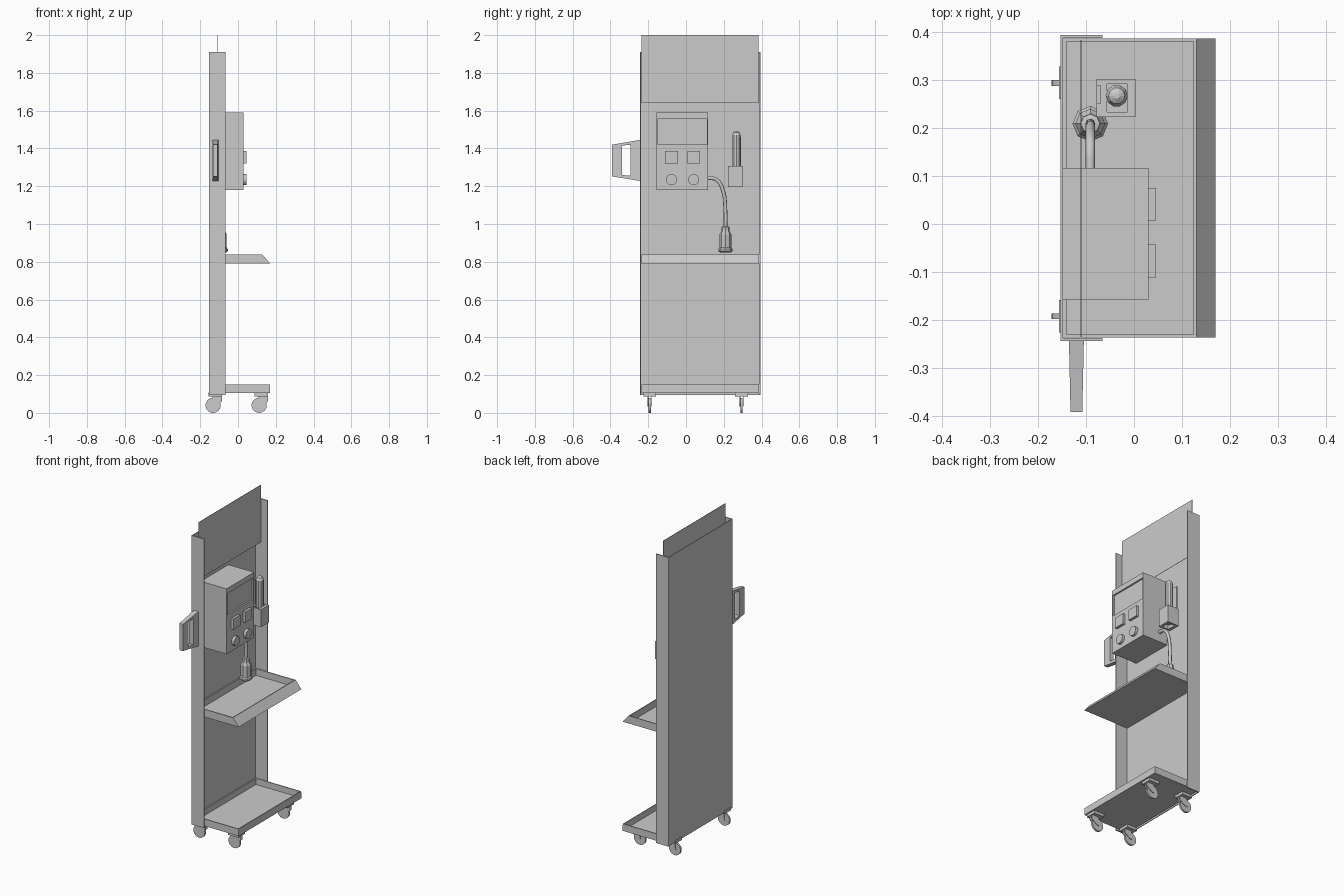
import bpy, bmesh, math
from mathutils import Matrix, Vector

if "Cube" in bpy.data.objects:
    bpy.data.objects.remove(bpy.data.objects["Cube"])


def finish(name, bm, smooth=False):
    bmesh.ops.recalc_face_normals(bm, faces=bm.faces)
    me = bpy.data.meshes.new(name)
    bm.to_mesh(me)
    bm.free()
    ob = bpy.data.objects.new(name, me)
    bpy.context.collection.objects.link(ob)
    if smooth:
        bpy.ops.object.select_all(action='DESELECT')
        bpy.context.view_layer.objects.active = ob
        ob.select_set(True)
        bpy.ops.object.shade_smooth_by_angle(angle=math.radians(35))
    return ob


def add_box(bm, x, y, z):
    size = (x[1] - x[0], y[1] - y[0], z[1] - z[0])
    mid = Vector((sum(x) / 2, sum(y) / 2, sum(z) / 2))
    bmesh.ops.create_cube(bm, size=1, matrix=Matrix.Translation(mid) @ Matrix.Diagonal((*size, 1)))


def boxes(name, *parts):
    bm = bmesh.new()
    for p in parts:
        add_box(bm, *p)
    return finish(name, bm)


def extrude(name, pts, vec):
    bm = bmesh.new()
    face = bm.faces.new([bm.verts.new(p) for p in pts])
    geo = bmesh.ops.extrude_face_region(bm, geom=[face])['geom']
    bmesh.ops.translate(bm, vec=vec, verts=[g for g in geo if isinstance(g, bmesh.types.BMVert)])
    # extrude_face_region removes the start face only on manifold input, so restore it if missing
    bmesh.ops.holes_fill(bm, edges=bm.edges)
    return finish(name, bm)


def cylinder(name, centre, axis, radius, depth, sides=32):
    bm = bmesh.new()
    rot = Vector(axis).to_track_quat('Z', 'Y').to_matrix().to_4x4()
    bmesh.ops.create_cone(bm, cap_ends=True, segments=sides, radius1=radius, radius2=radius,
                          depth=depth, matrix=Matrix.Translation(centre) @ rot)
    return finish(name, bm, True)


def lathe(name, centre, profile, sides):
    bm = bmesh.new()
    rings = [[bm.verts.new((centre[0] + r * math.cos(2 * math.pi * i / sides),
                            centre[1] + r * math.sin(2 * math.pi * i / sides), z))
              for i in range(sides)] for r, z in profile]
    for a, b in zip(rings, rings[1:]):
        for i in range(sides):
            j = (i + 1) % sides
            bm.faces.new((a[i], a[j], b[j], b[i]))
    bm.faces.new(rings[0])
    bm.faces.new(rings[-1])
    return finish(name, bm)


# back panel with the two side flanges, and the sign plate on top
boxes("back_panel", ((-.153, -.148), (-.244, .394), (.095, 1.91)))
for side, y in (("left", (-.244, -.237)), ("right", (.387, .394))):
    boxes(side + "_flange", ((-.148, -.066), y, (.095, 1.91)))
boxes("sign_plate", ((-.111, -.109), (-.235, .383), (1.64, 2.0)))

# trays
Y = (-.236, .386)


def tray(name, z0, z1, front_top):
    t = .006
    boxes(name, ((-.148, front_top), Y, (z0, z0 + t)),
          ((-.148, -.141), Y, (z0, z1)),
          ((-.148, front_top), (Y[0], Y[0] + t), (z0, z1)),
          ((-.148, front_top), (Y[1] - t, Y[1]), (z0, z1)))
    prof = [(front_top - t, z0), (.17, z0), (front_top, z1), (front_top - t, z1)]
    extrude(name + "_front_lip", [(x, Y[0], z) for x, z in prof], (0, Y[1] - Y[0], 0))


tray("shelf", .79, .838, .13)
tray("base_tray", .105, .149, .169)

# control box with recessed screen, buttons and knobs
box = boxes("control_box", ((-.149, .03), (-.157, .117), (1.18, 1.59)))
cut = boxes("screen_cutter", ((.02, .05), (-.148, .111), (1.422, 1.557)))
cut.hide_render = True
cut.hide_viewport = True
mod = box.modifiers.new("screen_recess", 'BOOLEAN')
mod.object = cut
mod.solver = 'EXACT'
boxes("screen", ((.015, .023), (-.143, .106), (1.427, 1.552)))
for i, y in enumerate((-.077, .041)):
    boxes(f"button_{i + 1}", ((.028, .046), (y - .034, y + .034), (1.32, 1.386)))
    cylinder(f"knob_{i + 1}", (.037, y, 1.235), (1, 0, 0), .029, .018)

# hollow holder with handset
boxes("handset_holder", ((-.078, -.056), (.223, .302), (1.197, 1.307)),
      ((-.014, .003), (.223, .302), (1.197, 1.307)),
      ((-.056, -.014), (.223, .233), (1.197, 1.307)),
      ((-.056, -.014), (.292, .302), (1.197, 1.307)))
boxes("holder_bracket", ((-.078, -.07), (.25, .29), (1.3, 1.46)))
lathe("handset", (-.036, .267), [(.02, 1.215), (.023, 1.24), (.023, 1.47), (.017, 1.485), (.006, 1.492)], 10)

# cable and plug
cu = bpy.data.curves.new("cable", 'CURVE')
cu.dimensions = '3D'
cu.bevel_depth = .01
cu.bevel_resolution = 2
cu.resolution_u = 6
cu.use_fill_caps = True
sp = cu.splines.new('BEZIER')
path = [(.11, 1.243), (.16, 1.235), (.195, 1.18), (.208, 1.08), (.209, .97)]
sp.bezier_points.add(len(path) - 1)
for p, (y, z) in zip(sp.bezier_points, path):
    p.co = (-.091, y, z)
    p.handle_left_type = p.handle_right_type = 'AUTO'
bpy.context.collection.objects.link(bpy.data.objects.new("cable", cu))
lathe("plug", (-.091, .209), [(.026, .848), (.037, .856), (.037, .868), (.031, .875), (.031, .945),
                              (.022, .962), (.02, .985), (.011, .987)], 8)

# side handle, a tapered loop
outer = [(-.244, 1.445), (-.392, 1.42), (-.392, 1.252), (-.244, 1.228)]
inner = [(-.293, 1.42), (-.34, 1.415), (-.34, 1.26), (-.293, 1.255)]
bm = bmesh.new()
loops = []
for x, s in ((-.12, -1), (-.12, 1)):
    for ring in (outer, inner):
        loops.append([bm.verts.new((x + s * (.0155 + (y + .244) * .022), y, z)) for y, z in ring])
for a, b in ((0, 1), (2, 3), (0, 2), (1, 3)):
    for i in range(4):
        j = (i + 1) % 4
        bm.faces.new((loops[a][i], loops[a][j], loops[b][j], loops[b][i]))
finish("side_handle", bm)

# casters
for xn, x in (("rear", -.132), ("front", .112)):
    for yn, y in (("left", -.192), ("right", .294)):
        n = f"{xn}_{yn}_caster_"
        boxes(n + "mount", ((x - .024, x + .048), (y - .034, y + .034), (.088, .107)))
        cylinder(n + "wheel", (x, y, .04), (0, 1, 0), .04, .012, 24)
        for k, s in enumerate((-1, 1)):
            yy = y + s * .0085
            prof = [(x - .008, .035), (x + .008, .035), (x + .046, .06), (x + .046, .09), (x - .002, .09)]
            extrude(f"{n}fork_{k + 1}", [(px, yy - .002, pz) for px, pz in prof], (0, .004, 0))
